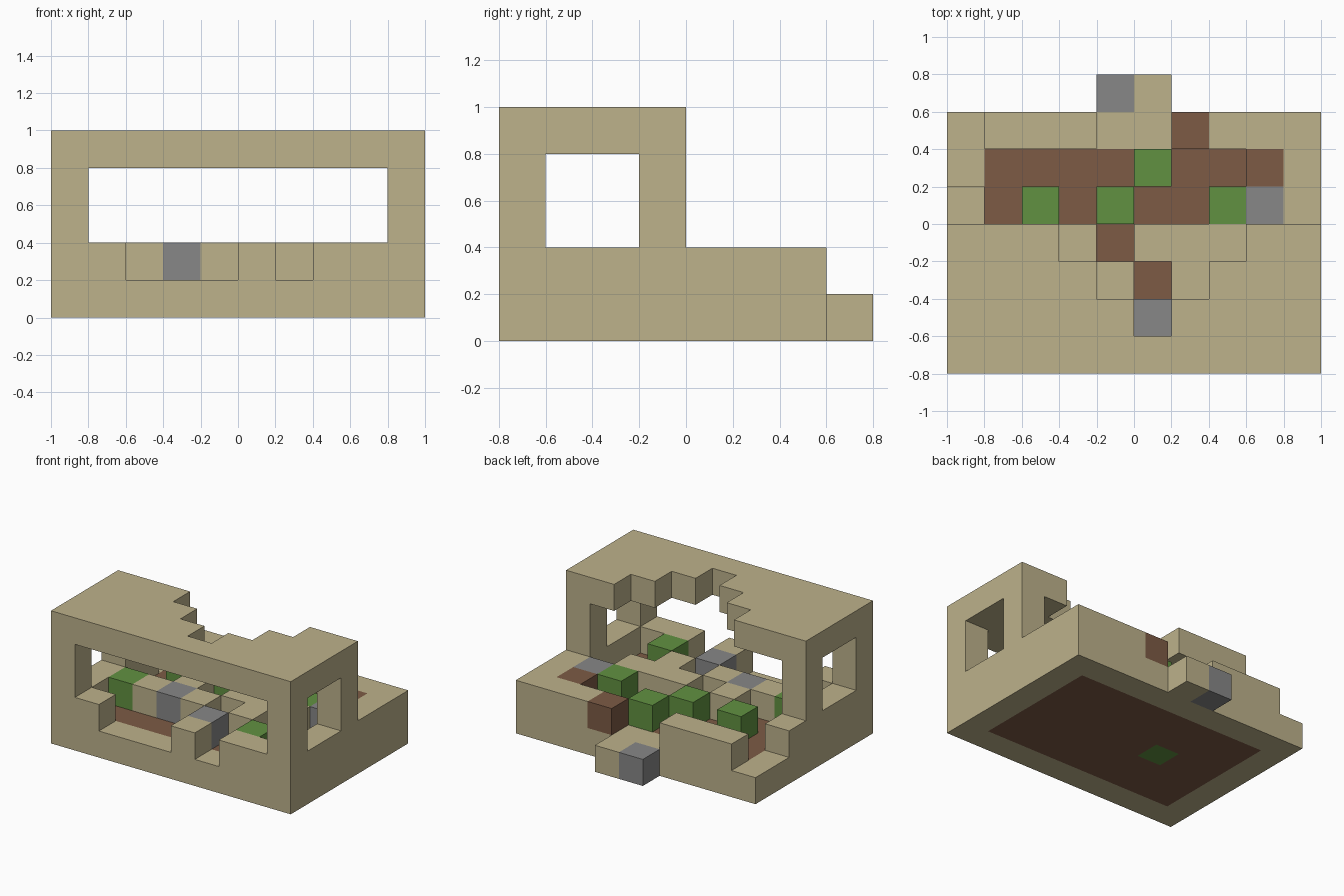
import bpy, bmesh
from mathutils import Vector

cube = bpy.data.objects.get("Cube")
if cube:
    bpy.data.objects.remove(cube, do_unlink=True)

CELL = 0.2


def make_material(name, rgb):
    mat = bpy.data.materials.new(name)
    mat.use_nodes = True
    mat.diffuse_color = (*rgb, 1)
    mat.node_tree.nodes["Principled BSDF"].inputs["Base Color"].default_value = (*rgb, 1)
    return mat


materials = [
    make_material("sand", (0.51, 0.445, 0.26)),
    make_material("dirt", (0.205, 0.105, 0.06)),
    make_material("leaf_green", (0.12, 0.285, 0.053)),
    make_material("rock_grey", (0.245, 0.245, 0.245)),
]
KINDS = "sdpr"  # sand, dirt, plant, rock

# Floor plans, back row first, left to right along +x
ground = ["....rs....", "s" * 10, "sdddddddds", "sdddddddds",
          "sddpddddds", "sdddddddds", "sdddddddds", "s" * 10]
terrain = ["." * 10,
           ".sss..dsss",
           ".....p..ds",
           "s.p.p..prs",
           "s..s.sss.s",
           "spsrs.s..s",
           "s....r.p.s",
           "ss...s.sss"]
empty = ["." * 10]
post_row = ["s........s"]
posts = empty * 4 + post_row + empty * 2 + post_row
roof = empty * 4 + ["sss.....ss", "ssss...sss", "sssss.ssss", "s" * 10]

# Part name, plan and the levels it fills
parts = [("ground_slab", ground, [0]), ("terrain_blocks", terrain, [1]),
         ("corner_posts", posts, [2, 3]), ("broken_roof", roof, [4])]


def part_cells(plan, levels):
    return {(x, 7 - r, z): KINDS.index(ch)
            for z in levels for r, row in enumerate(plan)
            for x, ch in enumerate(row) if ch != "."}


filled = set()
for _, plan, levels in parts:
    filled |= set(part_cells(plan, levels))


def build(name, cells):
    """Join the blocks into a shell that has only the exposed faces."""
    bm = bmesh.new()
    for cell, kind in cells.items():
        centre = Vector(cell) + Vector((0.5, 0.5, 0.5))
        for axis in range(3):
            for sign in (-1, 1):
                step = [0, 0, 0]
                step[axis] = sign
                if tuple(c + s for c, s in zip(cell, step)) in filled:
                    continue
                n = Vector(step)
                u = Vector([float(i == (axis + 1) % 3) for i in range(3)])
                v = n.cross(u)
                corners = [centre + (n + u * a + v * b) / 2
                           for a, b in ((-1, -1), (1, -1), (1, 1), (-1, 1))]
                face = bm.faces.new([bm.verts.new(
                    (c - Vector((5, 4, 0))) * CELL) for c in corners])
                face.material_index = kind
    bmesh.ops.remove_doubles(bm, verts=bm.verts, dist=0.001)
    mesh = bpy.data.meshes.new(name)
    bm.to_mesh(mesh)
    bm.free()
    for mat in materials:
        mesh.materials.append(mat)
    bpy.context.collection.objects.link(bpy.data.objects.new(name, mesh))


for name, plan, levels in parts:
    build(name, part_cells(plan, levels))
